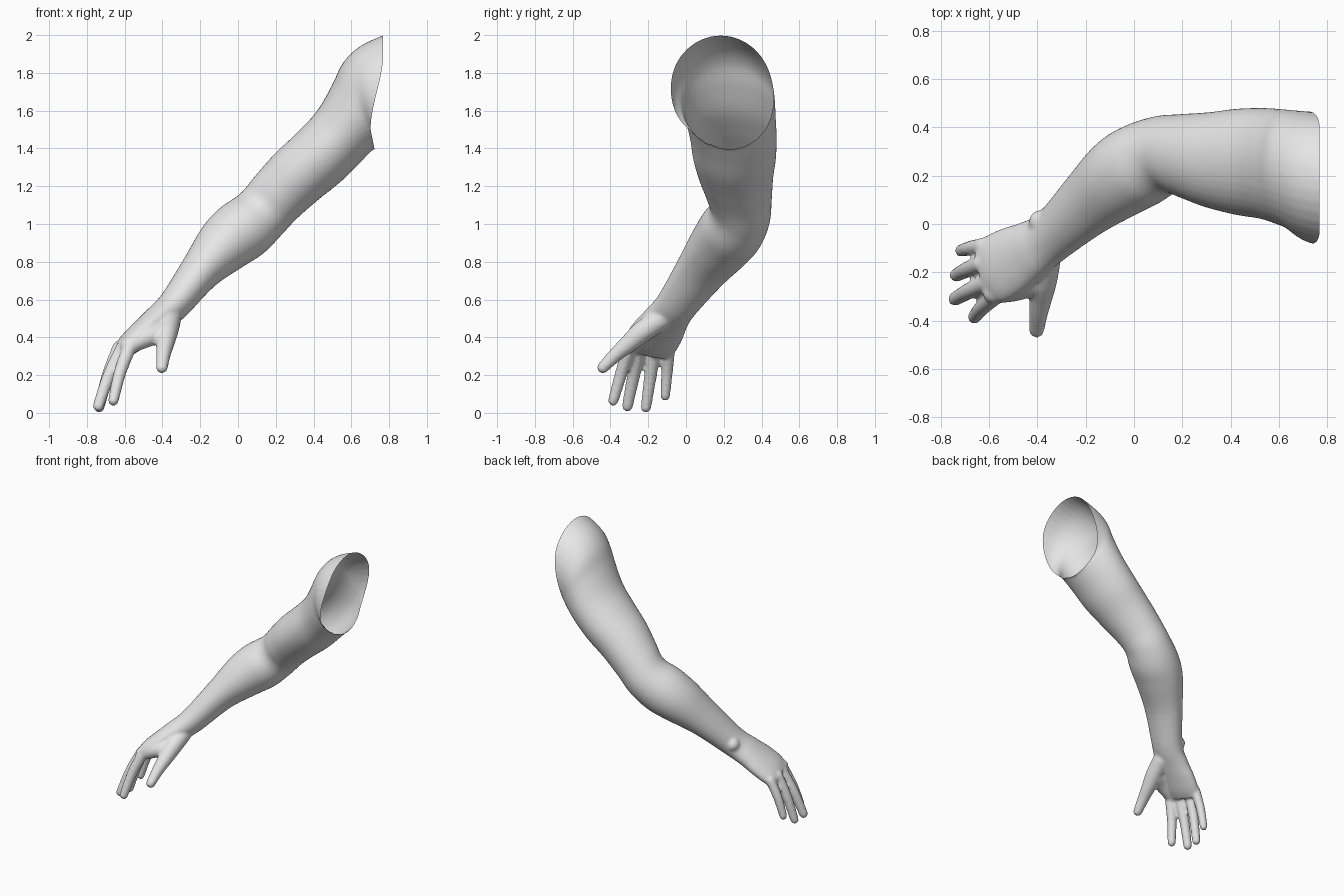
import bpy, bmesh, math
from mathutils import Vector

if "Cube" in bpy.data.objects:
    bpy.data.objects.remove(bpy.data.objects["Cube"])

SEGMENTS = 36

# Limb sections, shoulder to knuckles: centre, direction, half width, half thickness
LIMB = [
    (.80, .18, 1.70, -1, 0, 0, .28, .31),
    (.70, .20, 1.67, -.99, 0, -.14, .267, .283),
    (.645, .225, 1.635, -.935, 0, -.354, .247, .24),
    (.61, .235, 1.57, -.84, 0, -.54, .24, .203),
    (.535, .25, 1.465, -.76, 0, -.65, .23, .178),
    (.43, .257, 1.355, -.73, 0, -.68, .22, .174),
    (.31, .265, 1.25, -.73, 0, -.68, .197, .168),
    (.20, .28, 1.14, -.70, -.1, -.70, .175, .158),
    (.12, .285, 1.05, -.68, -.25, -.68, .165, .155),
    (.02, .24, .965, -.65, -.39, -.65, .176, .167),
    (-.08, .18, .88, -.65, -.40, -.65, .168, .150),
    (-.20, .08, .75, -.62, -.45, -.65, .14, .110),
    (-.34, -.05, .57, -.62, -.45, -.65, .113, .086),
    (-.43, -.11, .49, -.68, -.38, -.62, .125, .076),
    (-.50, -.15, .43, -.70, -.35, -.62, .142, .069),
    (-.57, -.185, .37, -.70, -.35, -.62, .145, .061),
    (-.615, -.20, .33, -.70, -.35, -.62, .13, .046),
]

# Fingers: base and tip centres, radius at base and tip
FINGERS = [
    ((-.575, -.300, .345), (-.660, -.385, .065), .036, .028),
    ((-.610, -.245, .345), (-.740, -.310, .036), .037, .029),
    ((-.630, -.165, .345), (-.735, -.212, .029), .036, .028),
    ((-.625, -.090, .335), (-.715, -.110, .090), .033, .026),
]

# Thumb and the web towards the first finger: centre and radius
THUMB = [(-.36, -.13, .50, .060), (-.375, -.23, .43, .058), (-.385, -.30, .37, .049),
         (-.395, -.37, .31, .039), (-.403, -.44, .24, .031)]
WEB = [(-.40, -.23, .425, .055), (-.48, -.265, .40, .052), (-.58, -.285, .355, .045)]


def spline(rows, steps):
    """Smoothly interpolate rows of numbers."""
    out = []
    for i in range(len(rows) - 1):
        quad = [rows[max(i - 1, 0)], rows[i], rows[i + 1], rows[min(i + 2, len(rows) - 1)]]
        for k in range(steps):
            t = k / steps
            out.append([.5 * (2 * b + (c - a) * t + (2 * a - 5 * b + 4 * c - d) * t * t
                              + (3 * b - a - 3 * c + d) * t ** 3)
                        for a, b, c, d in zip(*quad)])
    out.append(list(rows[-1]))
    return out


def loft(bm, rows):
    """Skin elliptical sections into a closed shell."""
    rings = []
    for x, y, z, tx, ty, tz, ru, rv in rows:
        t = Vector((tx, ty, tz)).normalized()
        u = Vector((0, 1, 0))
        u = (u - t * u.dot(t)).normalized()
        v = t.cross(u)
        rings.append([bm.verts.new(Vector((x, y, z)) + u * ru * math.cos(a) + v * rv * math.sin(a))
                      for a in (math.tau * k / SEGMENTS for k in range(SEGMENTS))])
    for a, b in zip(rings, rings[1:]):
        for k in range(SEGMENTS):
            n = (k + 1) % SEGMENTS
            bm.faces.new((a[k], a[n], b[n], b[k]))
    bm.faces.new(rings[0][::-1])
    bm.faces.new(rings[-1])


def ball(bm, centre, radius):
    ret = bmesh.ops.create_icosphere(bm, subdivisions=3, radius=radius)
    bmesh.ops.translate(bm, verts=ret["verts"], vec=centre)


def tube(bm, points):
    """Round tube through (x, y, z, radius) points with rounded ends."""
    pts = spline(points, 4)
    rows = []
    for i, p in enumerate(pts):
        a, b = pts[max(i - 1, 0)], pts[min(i + 1, len(pts) - 1)]
        d = [b[k] - a[k] for k in range(3)]
        rows.append((*p[:3], *d, p[3], p[3]))
    loft(bm, rows)
    for p in (pts[0], pts[-1]):
        ball(bm, p[:3], p[3])


def opening(co):
    """x position of the shoulder opening at a given height."""
    s = min(max((co.z - 1.5) / .4, 0), 1)
    return .702 + .066 * s * s * (3 - 2 * s) + max(0, 1.5 - co.z) * .2


# Overlapping limb, fingers, thumb, web and wrist bone
bm = bmesh.new()
loft(bm, spline(LIMB, 5))
for base, tip, r0, r1 in FINGERS:
    a, b = Vector(base), Vector(tip)
    mid = a.lerp(b, .5) + Vector((-.008, 0, .006))
    tube(bm, [(*a, r0), (*mid, (r0 + r1) / 2 + .001), (*b, r1)])
tube(bm, THUMB)
tube(bm, WEB)
ball(bm, (-.385, .008, .575), .05)
bmesh.ops.recalc_face_normals(bm, faces=bm.faces)
mesh = bpy.data.meshes.new("arm_parts")
bm.to_mesh(mesh)
bm.free()
arm = bpy.data.objects.new("arm", mesh)
bpy.context.collection.objects.link(arm)

# Fuse into one soft skin
remesh = arm.modifiers.new("fuse", 'REMESH')
remesh.mode = 'VOXEL'
remesh.voxel_size = .01
smooth = arm.modifiers.new("soften", 'SMOOTH')
smooth.factor = .5
smooth.iterations = 5
depsgraph = bpy.context.evaluated_depsgraph_get()
skin = bpy.data.meshes.new_from_object(arm.evaluated_get(depsgraph))
arm.modifiers.clear()
arm.data = skin
bpy.data.meshes.remove(mesh)
skin.name = "arm"

# Cut the curved open end at the shoulder
bm = bmesh.new()
bm.from_mesh(skin)
for v in bm.verts:
    v.co.x -= opening(v.co)
bmesh.ops.bisect_plane(bm, geom=bm.verts[:] + bm.edges[:] + bm.faces[:], dist=1e-5,
                       plane_co=(0, 0, 0), plane_no=(1, 0, 0), clear_outer=True)
for v in bm.verts:
    v.co.x += opening(v.co)
for f in bm.faces:
    f.smooth = True
    f.material_index = 0
bm.to_mesh(skin)
bm.free()

# Single plain colour
grey = bpy.data.materials.new("light grey")
grey.diffuse_color = (.8, .8, .8, 1)
grey.use_nodes = True
grey.node_tree.nodes["Principled BSDF"].inputs["Base Color"].default_value = grey.diffuse_color
skin.materials.clear()
skin.materials.append(grey)
